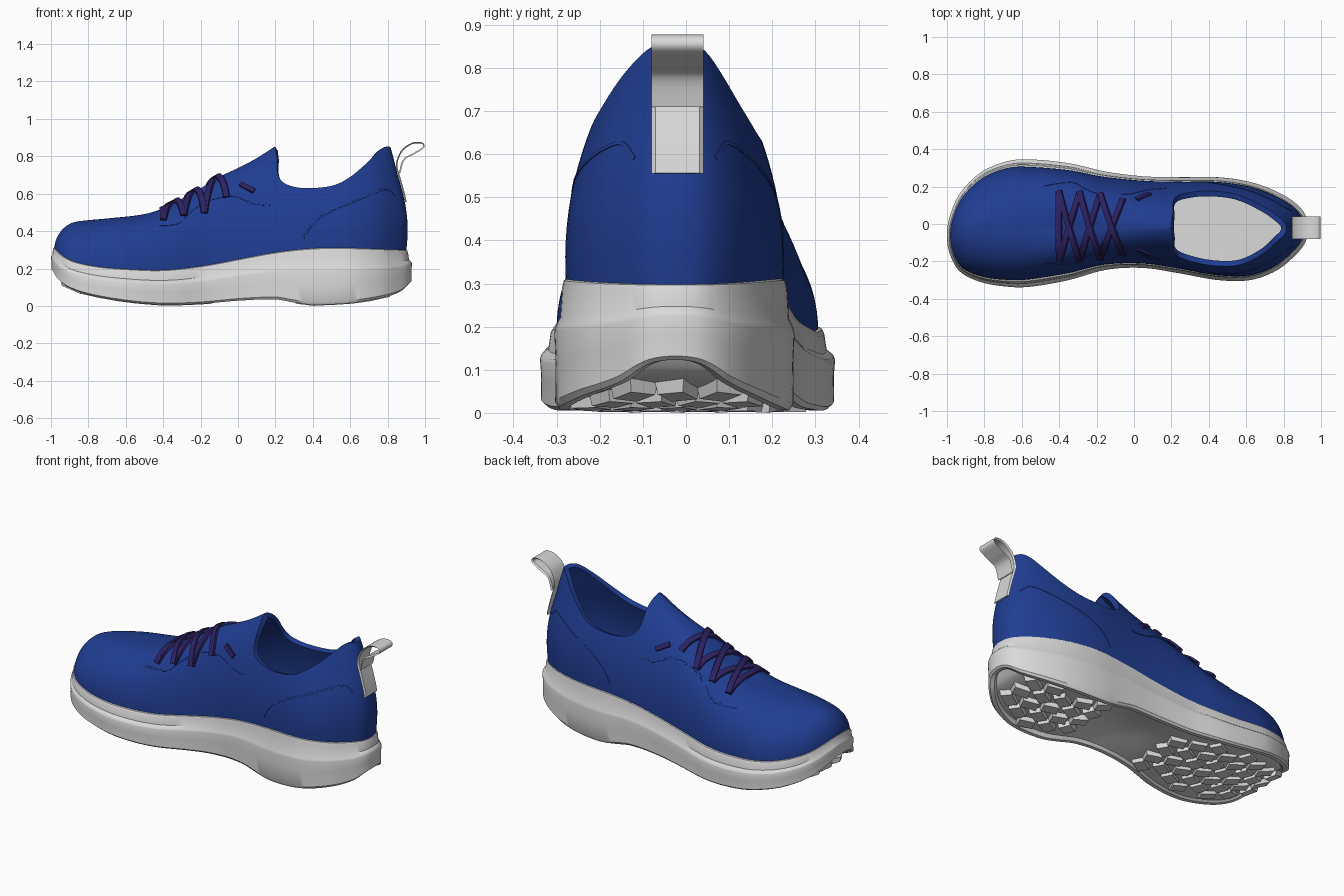
import bpy, bmesh, math
from mathutils import Vector
from mathutils.bvhtree import BVHTree

if "Cube" in bpy.data.objects:
    bpy.data.objects.remove(bpy.data.objects["Cube"])


def material(name, rgb):
    m = bpy.data.materials.new(name)
    m.diffuse_color = (*rgb, 1)
    m.use_nodes = True
    m.node_tree.nodes["Principled BSDF"].inputs["Base Color"].default_value = m.diffuse_color
    return m


BLUE = material("royal blue knit", (0.014, 0.046, 0.285))
WHITE = material("pale grey foam", (0.70, 0.70, 0.70))
PURPLE = material("dark purple lace", (0.025, 0.015, 0.12))


def spline(pts, n, closed=False):
    """Catmull-Rom samples, n per segment."""
    pts = [Vector(p) for p in pts]
    c, out = len(pts), []
    for i in range(c if closed else c - 1):
        get = (lambda k: pts[k % c]) if closed else (lambda k: pts[max(0, min(c - 1, k))])
        a, b, d, e = get(i - 1), get(i), get(i + 1), get(i + 2)
        for s in range(n):
            t = s / n
            out.append(0.5 * (2 * b + (d - a) * t + (2 * a - 5 * b + 4 * d - e) * t * t
                              + (3 * b - a - 3 * d + e) * t ** 3))
    return out if closed else out + [pts[-1]]


def table(rows):
    """Smooth value as a function of x."""
    def f(x):
        if x <= rows[0][0]:
            return rows[0][1]
        for i in range(len(rows) - 1):
            (x0, y0), (x1, y1) = rows[i], rows[i + 1]
            if x <= x1:
                p, q = rows[max(i - 1, 0)], rows[min(i + 2, len(rows) - 1)]
                h, t = x1 - x0, (x - x0) / (x1 - x0)
                m0, m1 = (y1 - p[1]) / (x1 - p[0]) * h, (q[1] - y0) / (q[0] - x0) * h
                return ((2*t**3 - 3*t*t + 1) * y0 + (t**3 - 2*t*t + t) * m0
                        + (3*t*t - 2*t**3) * y1 + (t**3 - t*t) * m1)
        return rows[-1][1]
    return f


def finish(name, bm, mat, angle=40):
    bmesh.ops.recalc_face_normals(bm, faces=bm.faces)
    me = bpy.data.meshes.new(name)
    bm.to_mesh(me)
    bm.free()
    me.materials.append(mat)
    ob = bpy.data.objects.new(name, me)
    bpy.context.collection.objects.link(ob)
    smooth(ob, angle)
    return ob


def smooth(ob, angle=40):
    bpy.ops.object.select_all(action='DESELECT')
    ob.select_set(True)
    bpy.context.view_layer.objects.active = ob
    bpy.ops.object.shade_smooth_by_angle(angle=math.radians(angle))


def bake(ob):
    """Replace the mesh by its modified result."""
    me = bpy.data.meshes.new_from_object(ob.evaluated_get(bpy.context.evaluated_depsgraph_get()))
    ob.modifiers.clear()
    ob.data = me


# Plan outline: x, inner-side y, outer-side y
PLAN = [(-.985, .04, -.16), (-.93, .165, -.255), (-.82, .275, -.31), (-.68, .335, -.335),
        (-.55, .345, -.335), (-.35, .325, -.30), (-.15, .28, -.245), (.05, .255, -.235),
        (.25, .25, -.265), (.45, .25, -.30), (.62, .225, -.30), (.76, .175, -.25),
        (.86, .115, -.17), (.915, .05, -.10)]
LOOP = spline([(-1, -.06)] + [(x, l) for x, l, r in PLAN] + [(.93, -.025)]
              + [(x, r) for x, l, r in reversed(PLAN)], 6, True)
N, M = len(LOOP), len(LOOP) // 2
sole_top = table([(-1, .31), (-.95, .265), (-.88, .235), (-.75, .21), (-.6, .198), (-.4, .192),
                  (-.2, .212), (0, .25), (.2, .288), (.4, .31), (.6, .312), (.93, .30)])
sole_low = table([(-1, .19), (-.96, .13), (-.9, .09), (-.8, .056), (-.6, .02), (-.4, .003), (-.2, .008),
                  (0, .025), (.2, .032), (.3, .015), (.4, .003), (.6, .012), (.75, .035), (.87, .07), (.93, .12)])
rim = table([(-1, .016), (-.85, .028), (-.5, .040), (0, .024), (.4, .026), (.93, .032)])


def inset(i, o):
    """Outline point moved inwards by o."""
    t = (LOOP[(i + 1) % N] - LOOP[i - 1]).normalized()
    return LOOP[i] + Vector((t.y, -t.x)) * o


def skin(bm, rings):
    vs = [[bm.verts.new(p) for p in r] for r in rings]
    for a, b in zip(vs, vs[1:]):
        for i in range(N):
            bm.faces.new((a[i], a[(i + 1) % N], b[(i + 1) % N], b[i]))
    return vs


def cap(bm, ring, arch=0.0, steps=8):
    """Close a ring with strips running across the shoe."""
    rows = []
    for i in range(1, M):
        a, b = ring[i], ring[N - i]
        lift = arch * math.exp(-((a.co.x - .1) / .2) ** 2)
        mid = [bm.verts.new(a.co.lerp(b.co, k / steps) + Vector((0, 0, lift * math.sin(math.pi * k / steps))))
               for k in range(1, steps)]
        rows.append([a] + mid + [b])
    faces = [bm.faces.new((p[k], p[k + 1], q[k + 1], q[k])) for p, q in zip(rows, rows[1:]) for k in range(steps)]
    faces += [bm.faces.new([ring[0]] + rows[0]), bm.faces.new([ring[M]] + rows[-1])]
    return faces


# Foam sole with stepped side wall and recessed base; its top doubles as the insole.
# Rows: height fraction, plain inset, share of the rim inset
bm = bmesh.new()
rings = []
for f, o, s in [(.07, .045, 0), (0, .034, 0), (0, .012, 0), (.05, .002, 0), (.35, .003, 0), (.58, 0, 0),
                (.63, 0, .1), (.70, 0, .5), (.92, 0, .65), (.98, 0, .8), (1, 0, 1.1)]:
    ring = []
    for i in range(N):
        x = LOOP[i].x
        p, lo = inset(i, o + s * rim(x)), sole_low(x) + .003
        ring.append((p.x, p.y, lo + f * (sole_top(x) - lo)))
    rings.append(ring)
vs = skin(bm, rings)
cap(bm, vs[0], .035)
cap(bm, vs[-1])
finish("foam_sole", bm, WHITE, 35)

# Tread lugs under forefoot and heel
bm = bmesh.new()
left = table([(x, l) for x, l, r in PLAN])
right = table([(x, r) for x, l, r in PLAN])
for x0, count in ((-.89, 8), (.36, 5)):
    for c in range(count):
        for r in range(-3, 4):
            x = x0 + c * .1
            y = r * .1 + (.05 if c % 2 else 0) - .02
            if not right(x) + .07 < y < left(x) - .07:
                continue
            slope = (sole_low(x + .03) - sole_low(x - .03)) / .06
            turn = .5 if (c + r) % 2 else -.4
            ca, sa = math.cos(turn), math.sin(turn)
            quad = []
            for h, s in ((0, .88), (.03, 1)):
                for u, v in ((-1, -1), (1, -1), (1, 1), (-1, 1)):
                    dx, dy = (u * .048 * ca - v * .036 * sa) * s, (u * .048 * sa + v * .036 * ca) * s
                    quad.append(bm.verts.new((x + dx, y + dy, max(0, sole_low(x) + slope * dx) + h)))
            for ix in ((3, 2, 1, 0), (4, 5, 6, 7), (0, 1, 5, 4), (1, 2, 6, 5), (2, 3, 7, 6), (3, 0, 4, 7)):
                bm.faces.new([quad[k] for k in ix])
finish("tread_lugs", bm, WHITE, 30)

# Knit upper: a dome from the sole edge to a centre spine
ridge = table([(-.84, .453), (-.8, .458), (-.7, .467), (-.5, .49), (-.4, .52), (-.3, .57), (-.2, .628), (-.1, .69),
               (0, .737), (.1, .79), (.2, .855), (.3, .92), (.45, .98), (.6, 1.0), (.8, 1.0)])
pow_n = table([(-.84, 2.0), (-.6, 2.2), (-.1, 2.2), (.2, 2.0), (1, 2.0)])
pow_m = table([(-.84, 2.0), (-.6, 2.2), (-.1, 2.1), (.2, 1.7), (.4, 1.22), (.7, 1.08), (1, 1.05)])
fuller = table([(.25, 1), (.5, .85), (.7, .6), (.8, .55)])
bulge = table([(.1, 0), (.5, .010), (.8, .018)])
bm = bmesh.new()
rings, LEVELS = [], 30
for j in range(LEVELS + 1):
    a, ring = j / LEVELS * math.pi / 2, []
    for i in range(N):
        x = LOOP[i].x
        sx = -.84 + (x + 1) / 1.93 * 1.60
        tau = math.sin(a) ** (2 / pow_n(sx))
        k = max(0, math.cos(a)) ** (2 / pow_m(sx)) if j < LEVELS else 0
        b = inset(i, rim(x) - bulge(sx) * math.sin(math.pi * min(1, tau / .6)))
        px = sx + (b.x - sx) * k
        py = -.02 + (b.y + .02) * k ** fuller(sx)
        zb = sole_top(x) - .02
        ring.append((px, py, zb + tau * (ridge(sx) - zb)))
    rings.append(ring)
vs = skin(bm, rings)
for f in cap(bm, vs[0]):
    f.material_index = 1
bmesh.ops.remove_doubles(bm, verts=bm.verts, dist=1e-5)
upper = finish("knit_upper", bm, BLUE)
upper.data.materials.append(WHITE)

# Collar opening cutter, extruded from its side profile
edge = spline([(.195, .86), (.208, .80), (.212, .71), (.25, .655), (.35, .63), (.5, .642), (.6, .69),
               (.7, .775), (.76, .835), (.80, .852), (.86, .838)], 5)
edge = [Vector((.18, 1.3))] + edge + [Vector((1.1, .82)), Vector((1.1, 1.3))]
bm = bmesh.new()
face = bm.faces.new([bm.verts.new((p.x, -.6, p.y)) for p in edge])
ext = bmesh.ops.extrude_face_region(bm, geom=[face])
bmesh.ops.translate(bm, vec=(0, 1.2, 0), verts=[g for g in ext["geom"] if isinstance(g, bmesh.types.BMVert)])
for f in bm.faces:
    f.material_index = 1
cutter = finish("collar_cutter", bm, BLUE)
cutter.data.materials.append(WHITE)
cutter.hide_render = True
mod = upper.modifiers.new("opening", 'BOOLEAN')
mod.operation, mod.object, mod.solver = 'DIFFERENCE', cutter, 'EXACT'
bake(upper)
bpy.data.objects.remove(cutter)

# Keep only the outer skin, then thicken it inwards
bm = bmesh.new()
bm.from_mesh(upper.data)
bmesh.ops.delete(bm, geom=[f for f in bm.faces if f.material_index == 1], context='FACES')
bmesh.ops.remove_doubles(bm, verts=bm.verts, dist=.001)
tree = BVHTree.FromBMesh(bm)
bm.to_mesh(upper.data)
bm.free()
upper.data.materials.clear()
upper.data.materials.append(BLUE)
mod = upper.modifiers.new("padding", 'SOLIDIFY')
mod.thickness, mod.offset = .03, -1
bake(upper)
smooth(upper, 50)


def ribbon(bm, pts, norms, width, thick):
    """Flat strap along points, standing out along the normals."""
    rows = []
    for i, (p, n) in enumerate(zip(pts, norms)):
        t = pts[min(i + 1, len(pts) - 1)] - pts[max(i - 1, 0)]
        s, n = t.cross(n).normalized() * width / 2, n * thick
        rows.append([bm.verts.new(q) for q in (p - s - n * .3, p + s - n * .3, p + s * .85 + n, p - s * .85 + n)])
    for a, b in zip(rows, rows[1:]):
        for k in range(4):
            bm.faces.new((a[k], a[(k + 1) % 4], b[(k + 1) % 4], b[k]))
    bm.faces.new(rows[0])
    bm.faces.new(rows[-1])


def drape(bm, starts, direction, width, thick, lift=0.0):
    pts, norms = [], []
    for s in starts:
        hit, n, _, _ = tree.ray_cast(Vector(s), Vector(direction))
        if hit:
            n = n if n.dot(Vector(direction)) < 0 else -n
            pts.append(hit + n * lift)
            norms.append(n)
    if len(pts) > 2:
        ribbon(bm, pts, norms, width, thick)


# Crossed laces and the two lace ends
bm = bmesh.new()
rows = [(-.40, .17), (-.29, .165), (-.18, .155), (-.06, .13)]
lines = [((-.40, .17), (-.40, -.19))]
for (xa, ya), (xb, yb) in zip(rows, rows[1:]):
    lines += [((xa, ya), (xb, -yb - .025)), ((xa, -ya - .025), (xb, yb))]
for n, (a, b) in enumerate(lines):
    drape(bm, [(a[0] + (b[0] - a[0]) * k / 16, a[1] + (b[1] - a[1]) * k / 16, 2) for k in range(17)],
          (0, 0, -1), .036, .010, .003 + .006 * (n % 2))
for side in (-1, 1):
    drape(bm, [(.015 + .012 * k, 2 * side, .65 - .006 * k) for k in range(7)], (0, -side, 0), .03, .012)
finish("laces", bm, PURPLE)

# Raised seams: eyestay edge and heel counter
bm = bmesh.new()
for path in ([(-.48, .43), (-.33, .44), (-.26, .50), (-.17, .56), (-.03, .59), (.08, .55), (.17, .54)],
             [(.35, .36), (.40, .44), (.5, .51), (.62, .56), (.74, .61), (.80, .625), (.845, .59)]):
    for side in (-1, 1):
        drape(bm, [(p.x, 2 * side, p.y) for p in spline(path, 6)], (0, -side, 0), .010, .002)
finish("seams", bm, BLUE)

# Heel pull tab: strip lying on the heel, then a loop
low = []
for z in (.555, .60, .65, .70, .75):
    hit = tree.ray_cast(Vector((2, -.02, z)), Vector((-1, 0, 0)))[0]
    low.append((hit.x + .004, z))
path = spline(low + [(.858, .80), (.885, .842), (.935, .872), (.985, .872),
                     (.992, .845), (.94, .812), (.888, .78), (low[3][0] + .008, .71)], 6)
pts = [Vector((p.x, -.02, p.y)) for p in path]
norms = []
for i in range(len(pts)):
    t = pts[min(i + 1, len(pts) - 1)] - pts[max(i - 1, 0)]
    norms.append(Vector((t.z, 0, -t.x)).normalized())
bm = bmesh.new()
ribbon(bm, pts, norms, .12, .006)
finish("pull_tab", bm, WHITE)
